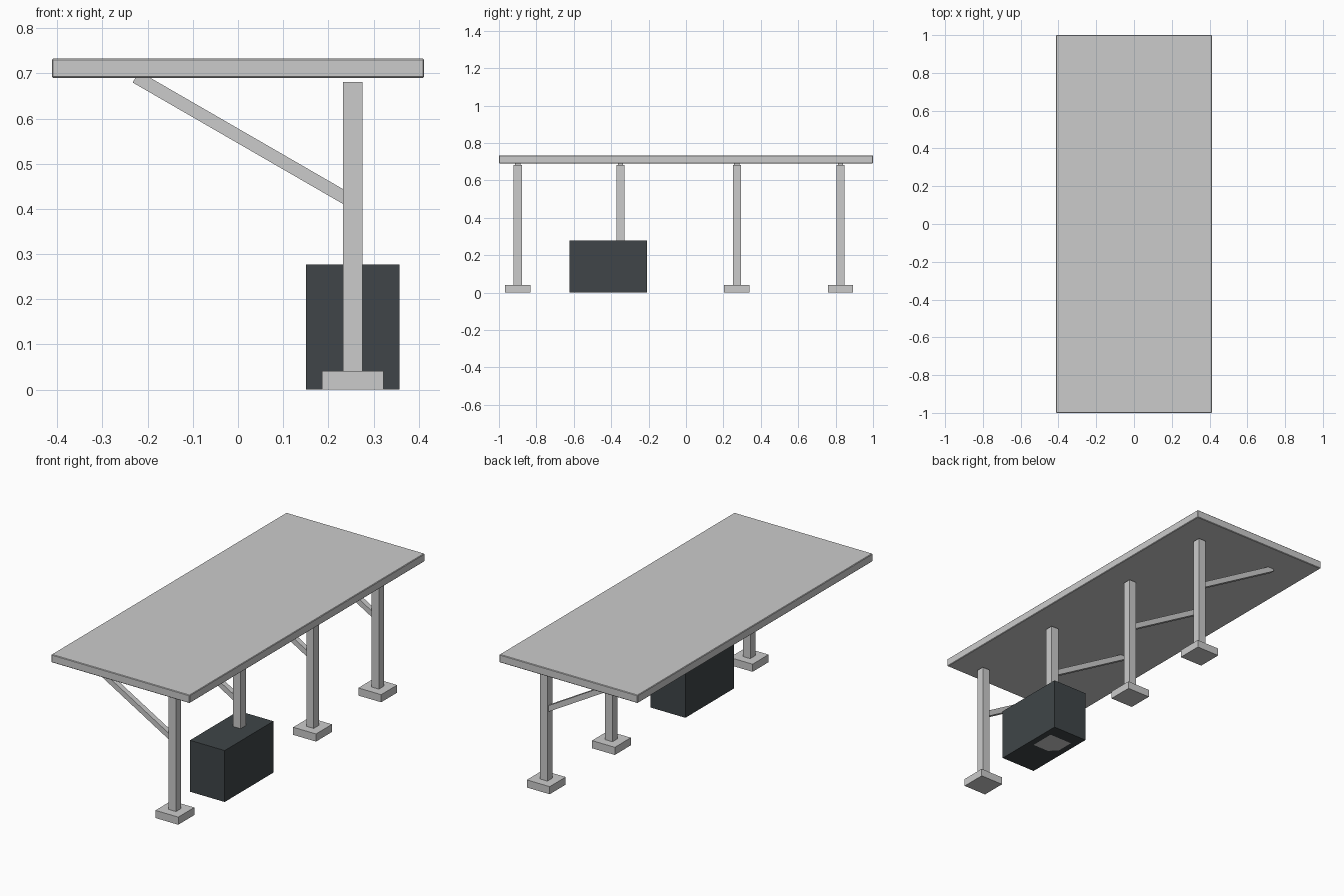
import bpy
import math

if "Cube" in bpy.data.objects:
    bpy.data.objects.remove(bpy.data.objects["Cube"])


def box(name, lo, hi):
    """Axis-aligned box between two corners."""
    centre = [(a + b) / 2 for a, b in zip(lo, hi)]
    bpy.ops.mesh.primitive_cube_add(size=1, location=centre)
    ob = bpy.context.object
    ob.name = name
    ob.scale = [b - a for a, b in zip(lo, hi)]
    bpy.ops.object.transform_apply(location=False, rotation=False, scale=True)
    return ob


# Flat roof with slightly eased edges
roof = box("roof", (-0.412, -1, 0.69), (0.412, 1, 0.733))
bevel = roof.modifiers.new("eased_edges", 'BEVEL')
bevel.width = 0.003
bevel.segments = 1

# Four posts, each with a footing and a diagonal brace
POST_X, HALF = 0.254, 0.022
TILT = math.radians(30)
TOP, LENGTH, THICK = (-0.226, 0.692), 0.55, 0.0285
for i, y in enumerate((-0.90, -0.35, 0.272, 0.826), 1):
    box(f"footing_{i}", (POST_X - 0.068, y - 0.068, 0), (POST_X + 0.068, y + 0.068, 0.041))
    box(f"post_{i}", (POST_X - HALF, y - HALF, 0.02), (POST_X + HALF, y + HALF, 0.681))
    brace = box(f"brace_{i}", (-LENGTH / 2, -THICK / 2, -THICK / 2),
                (LENGTH / 2, THICK / 2, THICK / 2))
    brace.rotation_euler.y = TILT
    brace.location = (TOP[0] + math.cos(TILT) * LENGTH / 2, y,
                      TOP[1] - math.sin(TILT) * LENGTH / 2)

# Dark storage box around the second post
dark = bpy.data.materials.new("dark_grey")
dark.diffuse_color = (0.05, 0.06, 0.065, 1)
dark.use_nodes = True
dark.node_tree.nodes["Principled BSDF"].inputs["Base Color"].default_value = dark.diffuse_color
crate = box("storage_box", (0.15, -0.623, 0), (0.357, -0.209, 0.277))
crate.data.materials.append(dark)
